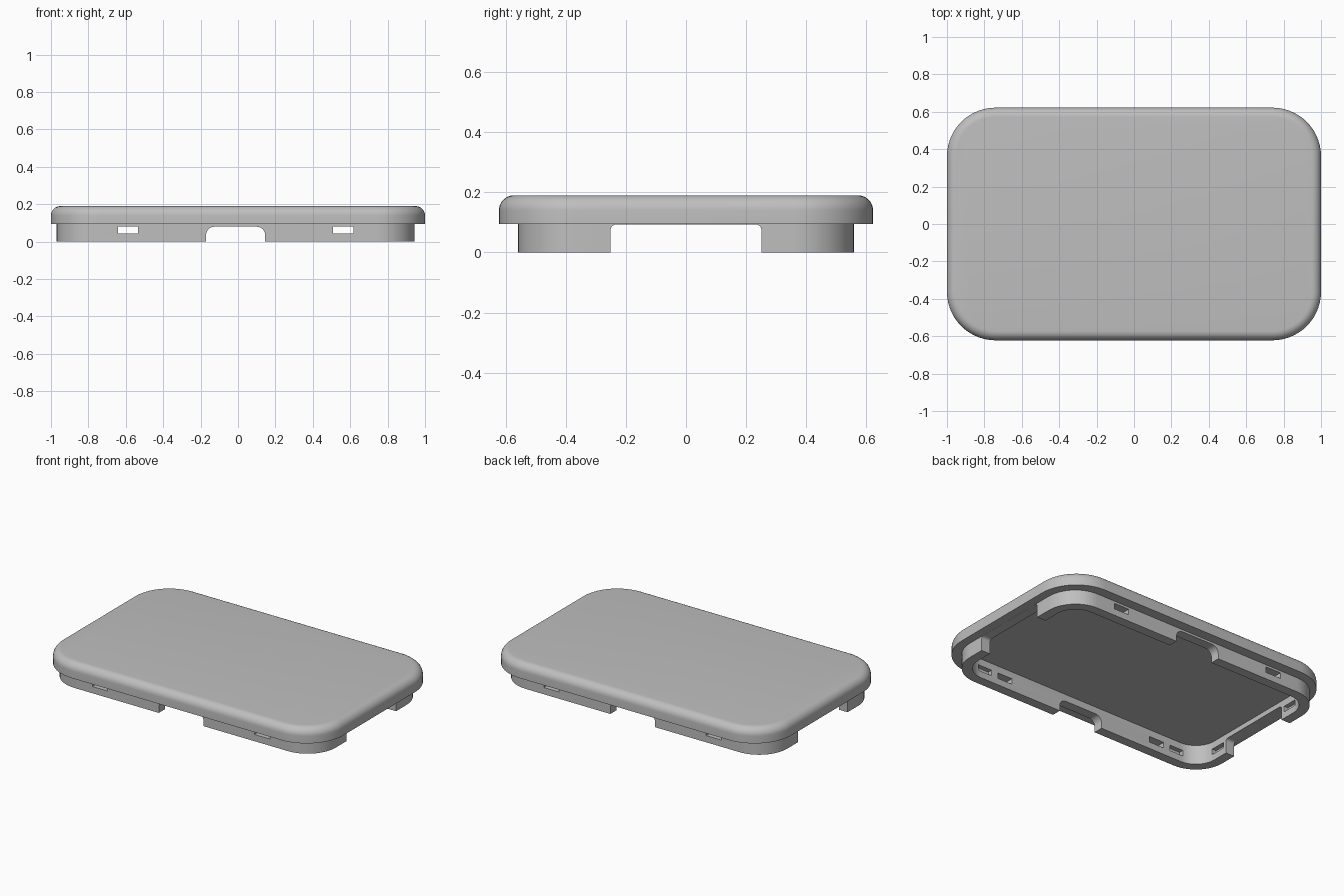
import bpy, bmesh, math
from mathutils import Matrix

cube = bpy.data.objects.get("Cube")
if cube:
    bpy.data.objects.remove(cube, do_unlink=True)

LID_X, LID_Y, LID_R = 1.0, 0.622, 0.26
RIM_X, RIM_Y, RIM_R = 0.957, 0.558, 0.2
RIM_SHIFT = -0.0125        # the rim sits slightly off centre
WALL = 0.062
LEDGE, TOP, CEILING = 0.094, 0.19, 0.125
FILLET = 0.05

grey = bpy.data.materials.new("plain_grey")
grey.use_nodes = True
colour = (0.52, 0.52, 0.52, 1)
grey.diffuse_color = colour
grey.node_tree.nodes["Principled BSDF"].inputs["Base Color"].default_value = colour


def rounded_ring(bm, hx, hy, r, z, cx=0, steps=14):
    """Ring of vertices around a rounded rectangle."""
    ring = []
    for q, (sx, sy) in enumerate([(1, 1), (-1, 1), (-1, -1), (1, -1)]):
        for i in range(steps + 1):
            a = math.pi / 2 * (q + i / steps)
            ring.append(bm.verts.new((cx + sx * (hx - r) + r * math.cos(a),
                                      sy * (hy - r) + r * math.sin(a), z)))
    return ring


def make_object(name, bm):
    bmesh.ops.recalc_face_normals(bm, faces=bm.faces)
    mesh = bpy.data.meshes.new(name)
    bm.to_mesh(mesh)
    bm.free()
    obj = bpy.data.objects.new(name, mesh)
    bpy.context.collection.objects.link(obj)
    return obj


# Lid shell: lofted from the recess ceiling, round the rim, up to the top
bm = bmesh.new()
inner = (RIM_X - WALL, RIM_Y - WALL, RIM_R - WALL)
outer = (RIM_X, RIM_Y, RIM_R)
rings = [rounded_ring(bm, *size, z, RIM_SHIFT)
         for size, z in [(inner, CEILING), (inner, 0), (outer, 0), (outer, LEDGE)]]
rings.append(rounded_ring(bm, LID_X, LID_Y, LID_R, LEDGE))
for i in range(9):
    a = math.pi / 2 * i / 8
    d = FILLET * (1 - math.cos(a))
    rings.append(rounded_ring(bm, LID_X - d, LID_Y - d, LID_R - d,
                              TOP - FILLET + FILLET * math.sin(a)))
for low, high in zip(rings, rings[1:]):
    for i in range(len(low)):
        j = (i + 1) % len(low)
        bm.faces.new((low[i], low[j], high[j], high[i]))
bm.faces.new(rings[0])
bm.faces.new(rings[-1])
shell = make_object("lid_shell", bm)
shell.data.materials.append(grey)

# Openings in the rim, gathered in one cutter
cutter_bm = bmesh.new()


def cut_box(x, y, z0, z1, sx, sy, axis=None, radius=0):
    """Box cutter; its top edges along the given axis can be rounded."""
    box = bmesh.new()
    bmesh.ops.create_cube(box, size=1, matrix=Matrix.Translation((x, y, (z0 + z1) / 2))
                          @ Matrix.Diagonal((sx, sy, z1 - z0, 1)))
    if radius:
        edges = [e for e in box.edges
                 if all(v.co.z > (z0 + z1) / 2 for v in e.verts)
                 and abs((e.verts[0].co - e.verts[1].co)[axis]) > 0.01]
        bmesh.ops.bevel(box, geom=edges, offset=radius, segments=8,
                        profile=0.5, affect='EDGES')
    temp = bpy.data.meshes.new("temp")
    box.to_mesh(temp)
    box.free()
    cutter_bm.from_mesh(temp)
    bpy.data.meshes.remove(temp)


for s in (-1, 1):
    wall_x = RIM_SHIFT + s * (RIM_X - WALL / 2)
    wall_y = s * (RIM_Y - WALL / 2)
    inner_x = RIM_SHIFT + s * (RIM_X - WALL)
    inner_y = s * (RIM_Y - WALL)
    # wide opening in each short wall, arched notch in each long wall
    cut_box(wall_x, 0, -0.1, LEDGE - 0.0005, 0.12, 0.502, 0, 0.02)
    cut_box(RIM_SHIFT, wall_y, -0.1, 0.08, 0.316, 0.12, 1, 0.045)
    for t in (-1, 1):
        # through hole, then blind pockets on the inner faces
        cut_box(RIM_SHIFT + t * 0.575, wall_y, 0.043, 0.08, 0.108, 0.12)
        cut_box(RIM_SHIFT + t * 0.725, inner_y, 0.043, 0.08, 0.1, 0.06)
        cut_box(inner_x, t * 0.325, 0.043, 0.08, 0.06, 0.1)

cutter = make_object("rim_cutter", cutter_bm)
cutter.hide_render = True

cut = shell.modifiers.new("rim_openings", 'BOOLEAN')
cut.operation = 'DIFFERENCE'
cut.solver = 'EXACT'
cut.object = cutter
bpy.ops.object.select_all(action='DESELECT')
shell.select_set(True)
bpy.context.view_layer.objects.active = shell
bpy.ops.object.modifier_apply(modifier=cut.name)
bpy.data.objects.remove(cutter, do_unlink=True)
bpy.ops.object.shade_smooth_by_angle(angle=math.radians(30))
